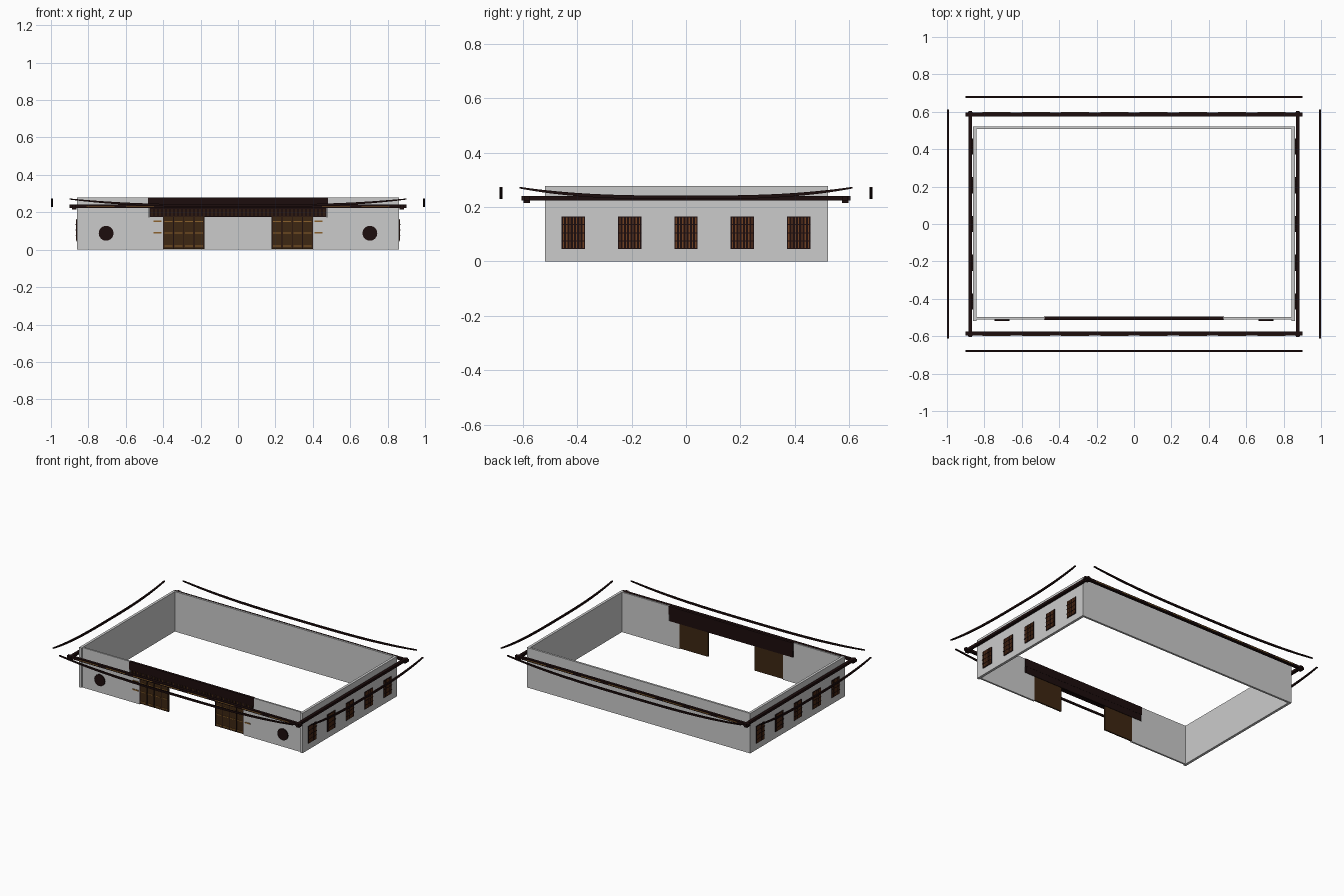
import bpy, bmesh, math
from mathutils import Matrix, Vector

if "Cube" in bpy.data.objects:
    bpy.data.objects.remove(bpy.data.objects["Cube"])


def material(name, rgb):
    m = bpy.data.materials.new(name)
    m.diffuse_color = (*rgb, 1)
    m.use_nodes = True
    m.node_tree.nodes["Principled BSDF"].inputs["Base Color"].default_value = m.diffuse_color
    return m


PLASTER = material("grey plaster", (0.60, 0.60, 0.60))
DARK = material("dark timber", (0.012, 0.004, 0.004))
BROWN = material("brown timber", (0.048, 0.020, 0.006))
GOLD = material("ochre trim", (0.26, 0.12, 0.025))
RUST = material("rust lattice", (0.16, 0.05, 0.015))


def finish(name, bm, mat):
    bmesh.ops.recalc_face_normals(bm, faces=bm.faces)
    me = bpy.data.meshes.new(name)
    bm.to_mesh(me)
    bm.free()
    me.materials.append(mat)
    ob = bpy.data.objects.new(name, me)
    bpy.context.collection.objects.link(ob)
    return ob


def boxes(name, mat, spans):
    """One object from boxes given as (x0, x1, y0, y1, z0, z1)."""
    bm = bmesh.new()
    for x0, x1, y0, y1, z0, z1 in spans:
        mid = Vector((x0 + x1, y0 + y1, z0 + z1)) / 2
        size = (abs(x1 - x0), abs(y1 - y0), abs(z1 - z0), 1)
        bmesh.ops.create_cube(bm, size=1, matrix=Matrix.Translation(mid) @ Matrix.Diagonal(size))
    return finish(name, bm, mat)


def eave_rail(name, half, offset, along_x):
    """Thin strip that sweeps upward at both ends."""
    bm = bmesh.new()
    rings = []
    n = 28
    for i in range(n + 1):
        t = -1 + 2 * i / n
        z = 0.229 + 0.039 * abs(t) ** 3
        h = 0.013 - 0.007 * abs(t) ** 4
        ring = []
        for d, dz in ((-0.005, 0), (0.005, 0), (0.005, h), (-0.005, h)):
            a, b = t * half, offset + d
            ring.append(bm.verts.new((a, b, z + dz) if along_x else (b, a, z + dz)))
        rings.append(ring)
    for r, s in zip(rings, rings[1:]):
        for k in range(4):
            bm.faces.new((r[k], r[(k + 1) % 4], s[(k + 1) % 4], s[k]))
    bm.faces.new(rings[0])
    bm.faces.new(rings[-1])
    finish(name, bm, DARK)


# Plaster walls, open at the front between the doors
boxes("back_wall", PLASTER, [(-0.86, 0.86, 0.508, 0.522, 0, 0.278)])
for s, side in ((-1, "left"), (1, "right")):
    boxes(side + "_wall", PLASTER, [(s * 0.842, s * 0.86, -0.518, 0.522, 0, 0.278)])
    boxes(side + "_front_wall", PLASTER, [
        (s * 0.40, s * 0.85, -0.51, -0.498, 0, 0.176),
        (s * 0.478, s * 0.85, -0.51, -0.498, 0.176, 0.278)])

# Lintel over the entrance with a slatted lower band
boxes("lintel", DARK, [(-0.48, 0.48, -0.512, -0.494, 0.222, 0.278),
                       (-0.472, 0.472, -0.507, -0.495, 0.176, 0.222)])
N = 44
boxes("lintel_slats", BROWN, [(x - 0.003, x + 0.003, -0.511, -0.506, 0.18, 0.219)
                              for x in (-0.46 + 0.92 * i / (N - 1) for i in range(N))])

# Doors: plain backs, framed fronts with ochre fittings
for s, side in ((-1, "left"), (1, "right")):
    boxes(side + "_door", BROWN, [(s * 0.18, s * 0.40, -0.508, -0.498, 0.005, 0.178)])
    stiles = [(s * x - 0.002, s * x + 0.002, -0.511, -0.507, 0.006, 0.176)
              for x in (0.183, 0.235, 0.29, 0.345, 0.397)]
    boxes(side + "_door_stiles", DARK, stiles)
    bars = []
    for z in (0.02, 0.09, 0.152):
        for x in (0.209, 0.2625, 0.3175, 0.371):
            bars.append((s * x - 0.021, s * x + 0.021, -0.511, -0.507, z - 0.0025, z + 0.0025))
    boxes(side + "_door_trim", GOLD, bars)
    boxes(side + "_door_hinges", GOLD,
          [(s * 0.41, s * 0.452, -0.514, -0.509, z - 0.004, z + 0.004) for z in (0.092, 0.152)])

    # Round front window
    bm = bmesh.new()
    bmesh.ops.create_cone(bm, cap_ends=True, segments=16, radius1=0.04, radius2=0.04, depth=0.009,
                          matrix=Matrix.Translation((s * 0.705, -0.513, 0.088))
                          @ Matrix.Rotation(math.pi / 2, 4, 'X'))
    finish(side + "_round_window", bm, DARK)

    # Latticed side windows
    panes, lattice = [], []
    for i in range(-2, 3):
        y = i * 0.207
        panes.append((s * 0.859, s * 0.864, y - 0.043, y + 0.043, 0.045, 0.165))
        for k in range(7):
            c = y - 0.036 + 0.012 * k
            lattice.append((s * 0.863, s * 0.867, c - 0.0022, c + 0.0022, 0.049, 0.161))
    boxes(side + "_windows", DARK, panes)
    boxes(side + "_window_lattice", RUST, lattice)
    boxes(side + "_window_crossbars", DARK,
          [(s * 0.863, s * 0.868, i * 0.207 - 0.043, i * 0.207 + 0.043, z - 0.002, z + 0.002)
           for i in range(-2, 3) for z in (0.075, 0.105, 0.135)])

# Ring of eave beams with blocks under the crossings
for s, (fb, lr) in ((-1, ("front", "left")), (1, ("back", "right"))):
    boxes(fb + "_beam", DARK, [(-0.9, 0.9, s * 0.576, s * 0.596, 0.224, 0.241)])
    boxes(lr + "_beam", DARK, [(s * 0.866, s * 0.886, -0.605, 0.605, 0.224, 0.241)])
    boxes(fb + "_beam_blocks", DARK,
          [(x - 0.012, x + 0.012, s * 0.574, s * 0.598, 0.214, 0.226) for x in (-0.876, 0.876)])
    boxes(fb + "_beam_trim", GOLD,
          [(x - 0.075, x + 0.075, s * 0.595, s * 0.598, 0.230, 0.235)
           for x in (-0.735 + 0.21 * i for i in range(8))])
    eave_rail(fb + "_eave_rail", 0.9, s * 0.68, True)
    eave_rail(lr + "_eave_rail", 0.612, s * 0.995, False)
